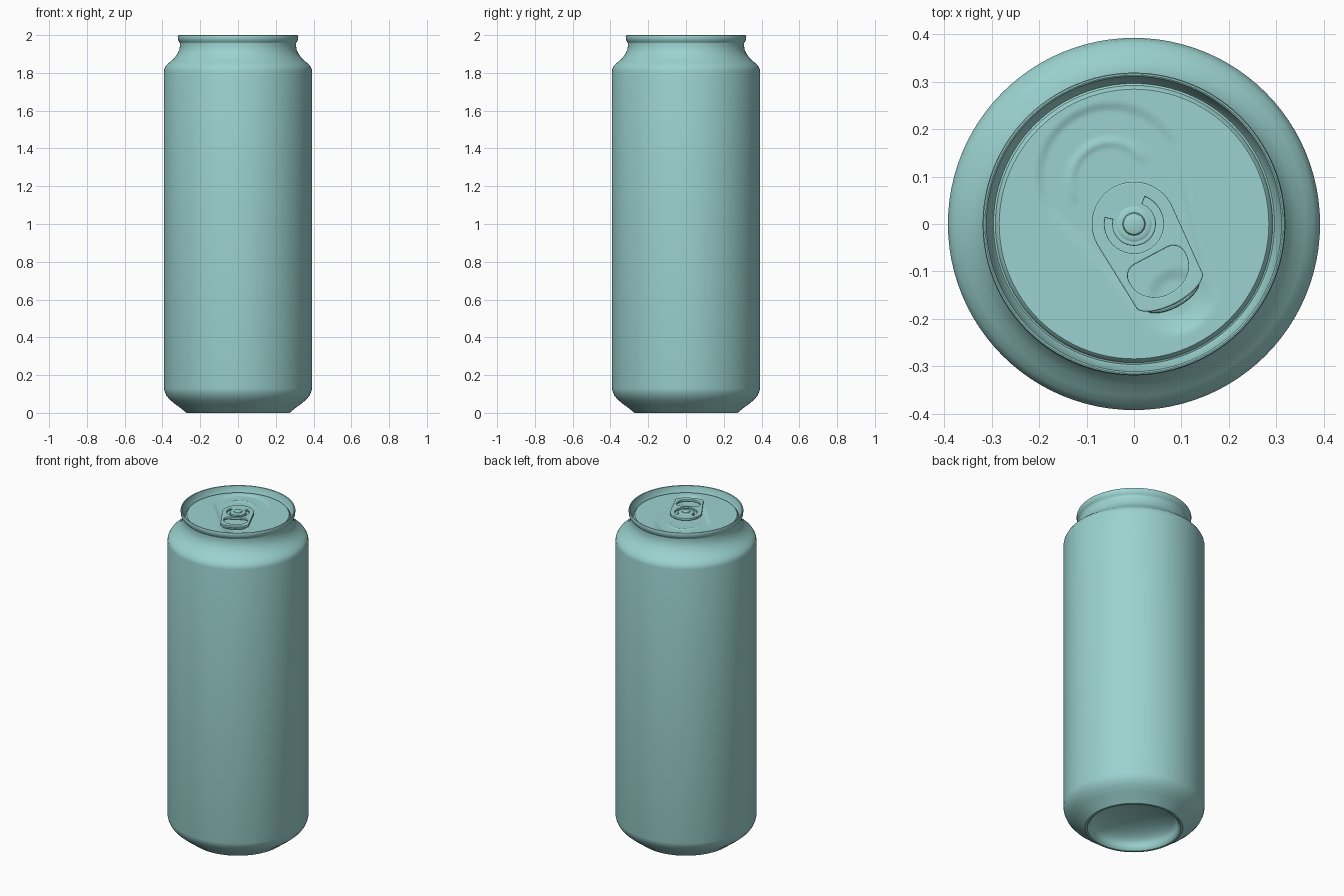
import bpy, bmesh
from math import sin, cos, pi, radians, hypot, atan2

cube = bpy.data.objects.get("Cube")
if cube:
    bpy.data.objects.remove(cube, do_unlink=True)

COLOUR = (0.33, 0.65, 0.63, 1)
metal = bpy.data.materials.new("pale_teal_metal")
metal.use_nodes = True
metal.diffuse_color = COLOUR
metal.node_tree.nodes["Principled BSDF"].inputs["Base Color"].default_value = COLOUR

SEGMENTS = 96
PANEL_Z = 1.968
TAB_ANGLE = radians(28)


def finish(obj, angle=35):
    """Assign the metal and shade smoothly while keeping creases."""
    obj.data.materials.clear()
    obj.data.materials.append(metal)
    bpy.ops.object.select_all(action='DESELECT')
    obj.select_set(True)
    bpy.context.view_layer.objects.active = obj
    if obj.type == 'CURVE':
        bpy.ops.object.convert(target='MESH')
    bpy.ops.object.shade_smooth_by_angle(angle=radians(angle))


def lathe(name, profile, height=None, segments=SEGMENTS):
    """Revolve (radius, z) points about z; radius 0 closes with a fan."""
    bm = bmesh.new()
    rings = []
    for r, z in profile:
        count = segments if r > 0 else 1
        ring = []
        for i in range(count):
            x, y = r * cos(2 * pi * i / segments), r * sin(2 * pi * i / segments)
            ring.append(bm.verts.new((x, y, z + (height(x, y) if height else 0))))
        rings.append(ring)
    for low, high in zip(rings, rings[1:]):
        for i in range(segments):
            j = (i + 1) % segments
            corners = [low[i % len(low)], low[j % len(low)],
                       high[j % len(high)], high[i % len(high)]]
            bm.faces.new(list(dict.fromkeys(corners)))
    mesh = bpy.data.meshes.new(name)
    bm.to_mesh(mesh)
    bm.free()
    obj = bpy.data.objects.new(name, mesh)
    bpy.context.collection.objects.link(obj)
    finish(obj)
    return obj


def arc(cx, cy, r, start, end, steps, squash=1):
    """Points along an arc, angles in degrees."""
    angles = [radians(start + (end - start) * i / steps) for i in range(steps + 1)]
    return [(cx + r * cos(a), cy + r * squash * sin(a)) for a in angles]


def curve(name, loops, z, closed=True, extrude=0.0, bevel=0.0):
    """Flat filled outline with holes, or an open round wire."""
    data = bpy.data.curves.new(name, 'CURVE')
    data.dimensions = '2D' if closed else '3D'
    data.fill_mode = 'BOTH' if closed else 'FULL'
    data.extrude, data.bevel_depth, data.bevel_resolution = extrude, bevel, 2
    data.offset = -bevel if closed else 0
    for points in loops:
        spline = data.splines.new('POLY')
        spline.points.add(len(points) - 1)
        for p, (x, y) in zip(spline.points, points):
            p.co = (x, y, 0, 1)
        spline.use_cyclic_u = closed
    obj = bpy.data.objects.new(name, data)
    bpy.context.collection.objects.link(obj)
    obj.location.z = z
    obj.rotation_euler.z = TAB_ANGLE
    finish(obj, 40)
    return obj


def ramp(x, low, high):
    t = min(1, max(0, (x - low) / (high - low)))
    return t * t * (3 - 2 * t)


def lid_relief(x, y):
    """Pressed shapes: teardrop recess, tear bead and finger well."""
    ax, ay, bx, by = -0.05, 0.1, 0.09, -0.155
    dx, dy = bx - ax, by - ay
    t = min(1, max(0, ((x - ax) * dx + (y - ay) * dy) / (dx * dx + dy * dy)))
    gap = hypot(x - ax - t * dx, y - ay - t * dy) - (0.15 - 0.08 * t)
    z = -0.006 * ramp(-gap, -0.008, 0.012)
    # curved tear bead
    bead = abs(hypot(x + 0.05, y - 0.09) - 0.083)
    turn = (atan2(y - 0.09, x + 0.05) - radians(120) + pi) % (2 * pi) - pi
    z += 0.004 * ramp(-bead, -0.014, 0) * ramp(-abs(turn), -1.7, -1.3)
    # well under the finger end of the tab
    z -= 0.006 * ramp(-hypot(x - 0.09, y + 0.155), -0.065, -0.035)
    return z


# Can wall: domed base, foot, straight side, neck
dome = [(0.245 * sin(a), 0.025 + 0.085 * cos(a))
        for a in [pi / 2 * i / 10 for i in range(11)]]
foot = [(0.25, 0.008), (0.26, 0.0), (0.272, 0.0), (0.283, 0.008),
        (0.3, 0.023), (0.33, 0.044), (0.36, 0.069), (0.38, 0.093), (0.389, 0.115)]
side = [(0.392, 0.13), (0.392, 1.81)]
neck = [(0.389, 1.825), (0.38, 1.84), (0.362, 1.856), (0.34, 1.875),
        (0.322, 1.898), (0.311, 1.922), (0.307, 1.945), (0.308, 1.965)]
lathe("can_body", dome + foot + side + neck)

# Rolled seam and the countersunk channel inside it
lathe("rim", [(0.306, 1.955), (0.313, 1.968), (0.318, 1.975), (0.319, 1.994),
              (0.317, 1.999), (0.314, 2.0), (0.311, 1.998), (0.308, 1.985),
              (0.299, 1.957), (0.296, 1.953), (0.292, 1.955),
              (0.288, 1.964), (0.284, PANEL_Z)])

# Lid panel
lathe("lid_panel", [(0.284 * (1 - i / 48), PANEL_Z) for i in range(49)][::1],
      lid_relief)

# Pull tab with a finger hole and a slot round the rivet tongue
outline = arc(0, 0, 0.089, 0, 180, 24) + arc(0, -0.155, 0.08, 190, 350, 16, 0.42)
hole = (arc(0, -0.108, 0.066, 180, 360, 16, 0.86)
        + arc(0.04, -0.102, 0.026, 0, 90, 5) + arc(-0.04, -0.102, 0.026, 90, 180, 5))
slot = arc(0, 0, 0.062, -220, 40, 28) + arc(0, 0, 0.046, 40, -220, 28)
curve("pull_tab", [outline, hole, slot], 1.976, extrude=0.004, bevel=0.003)
curve("tab_curled_lip", [arc(0, -0.165, 0.062, 195, 345, 12, 0.45)], 1.967,
      closed=False, bevel=0.004)

# Rivet holding the tab
lathe("rivet", [(0.038, 1.96), (0.037, 1.983), (0.034, 1.985), (0.024, 1.985),
                (0.022, 1.989), (0.018, 1.991), (0, 1.991)], segments=32)

# Turn every face outward where the lathe order runs inward
for name in ("lid_panel", "can_body", "rim", "rivet"):
    mesh = bpy.data.objects[name].data
    bm = bmesh.new()
    bm.from_mesh(mesh)
    bm.normal_update()
    if name == "lid_panel" and sum(f.normal.z for f in bm.faces) < 0:
        bmesh.ops.reverse_faces(bm, faces=bm.faces[:])
    bm.to_mesh(mesh)
    bm.free()
